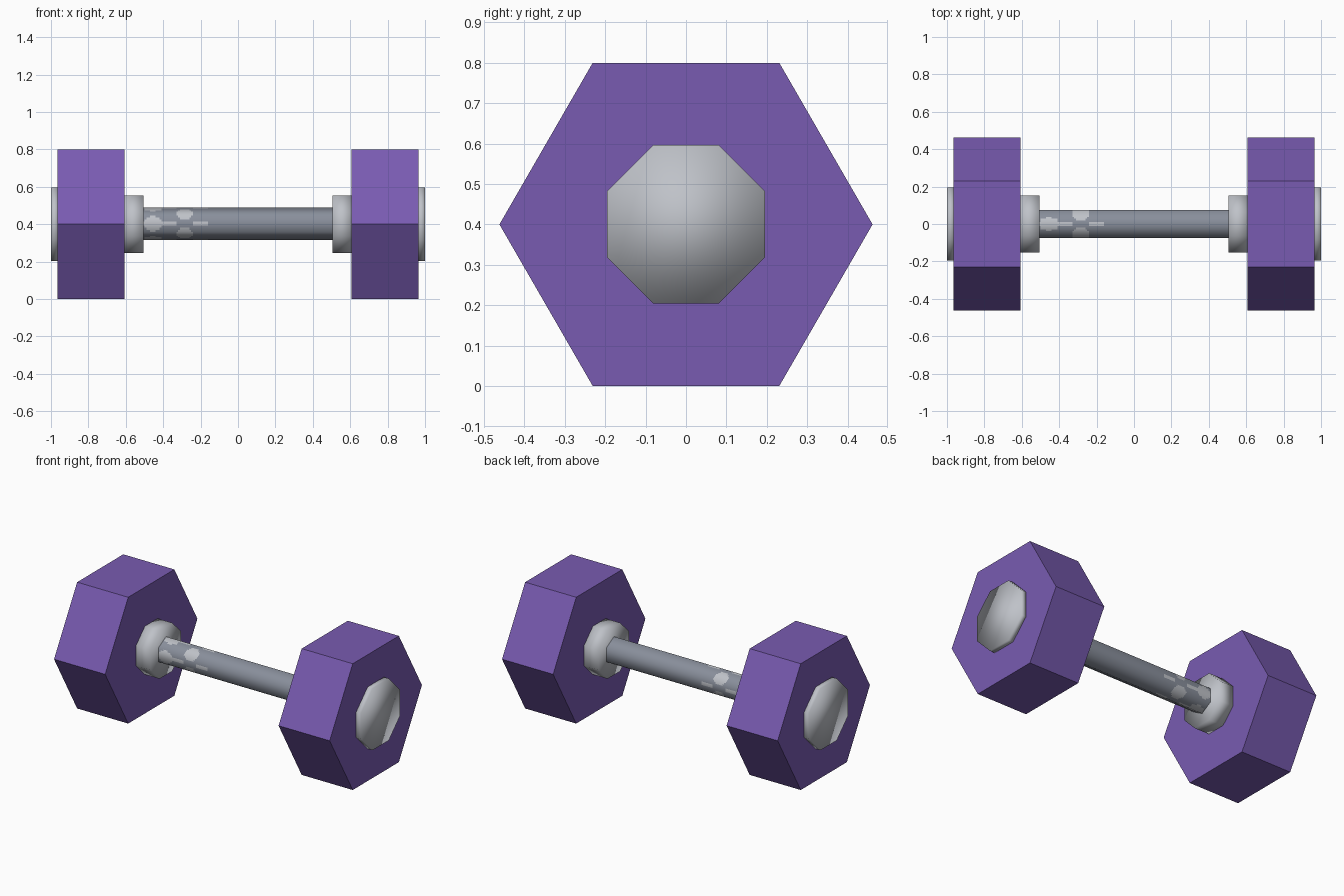
import bpy, bmesh, math
from mathutils import Vector

if "Cube" in bpy.data.objects:
    bpy.data.objects.remove(bpy.data.objects["Cube"])

CZ = 0.4  # height of the bar axis


def material(name, rgb):
    m = bpy.data.materials.new(name)
    m.diffuse_color = (*rgb, 1)
    m.use_nodes = True
    m.node_tree.nodes["Principled BSDF"].inputs["Base Color"].default_value = m.diffuse_color
    return m


purple = material("purple", (0.19, 0.105, 0.44))
silver = material("light grey", (0.52, 0.54, 0.58))
steel = material("steel grey", (0.25, 0.275, 0.33))


def prism(name, x0, x1, apothem, sides, start, mat, smooth):
    """Regular prism along x; start is the angle of the first corner from +y."""
    r = apothem / math.cos(math.pi / sides)
    bm = bmesh.new()
    rings = []
    for x in (x0, x1):
        rings.append([bm.verts.new((x, r * math.cos(start + i * math.tau / sides),
                                    CZ + r * math.sin(start + i * math.tau / sides)))
                      for i in range(sides)])
    for i in range(sides):
        j = (i + 1) % sides
        bm.faces.new((rings[0][i], rings[0][j], rings[1][j], rings[1][i]))
    bm.faces.new(rings[0])
    bm.faces.new(rings[1])
    bmesh.ops.recalc_face_normals(bm, faces=bm.faces)
    for f in bm.faces:
        f.smooth = smooth
    me = bpy.data.meshes.new(name)
    bm.to_mesh(me)
    bm.free()
    me.materials.append(mat)
    ob = bpy.data.objects.new(name, me)
    bpy.context.collection.objects.link(ob)
    return ob


# Weights, collars and end caps on both ends
for side, s in (("left", -1), ("right", 1)):
    prism(side + "_weight", s * 0.608, s * 0.966, 0.4, 6, 0, purple, False)
    prism(side + "_collar", s * 0.505, s * 0.612, 0.153, 8, math.pi / 8, silver, True)
    prism(side + "_end_cap", s * 0.96, s * 1.0, 0.196, 8, math.pi / 8, silver, True)


def worn(x, y, z):
    """Light worn patches: staggered blobs and thin links near the left end."""
    a = math.degrees(math.atan2(z, y)) % 90
    d = min(a, 90 - a)
    blob = ((x + 0.455) / 0.052) ** 2 + (d / 28) ** 2 < 1
    ring = ((x + 0.285) / 0.048) ** 2 + ((45 - d) / 30) ** 2 < 1
    link = d < 9 and -0.42 < x < -0.16 and not -0.33 < x < -0.24
    return blob or ring or link


# Six-sided handle, cut finely where the patches are
R, CUTS = 0.0875, 8
corners = [Vector((0, R * math.sin(k * math.pi / 3), R * math.cos(k * math.pi / 3)))
           for k in range(6)]
outline = [corners[k].lerp(corners[(k + 1) % 6], i / CUTS)
           for k in range(6) for i in range(CUTS)]
n = len(outline)
xs = [-0.51 + 0.01 * i for i in range(38)] + [0.51]
bm = bmesh.new()
rows = [[bm.verts.new((x, p.y, CZ + 0.003 + p.z)) for p in outline] for x in xs]
for r0, r1 in zip(rows, rows[1:]):
    for i in range(n):
        j = (i + 1) % n
        f = bm.faces.new((r0[i], r0[j], r1[j], r1[i]))
        f.smooth = True
        c = f.calc_center_median()
        f.material_index = int(worn(c.x, c.y, c.z - CZ - 0.003))
bmesh.ops.recalc_face_normals(bm, faces=bm.faces)
me = bpy.data.meshes.new("handle")
bm.to_mesh(me)
bm.free()
me.materials.append(steel)
me.materials.append(silver)
# Rounded shading across the six flats
me.normals_split_custom_set_from_vertices(
    [Vector((0, v.co.y, v.co.z - CZ - 0.003)).normalized() for v in me.vertices])
bpy.context.collection.objects.link(bpy.data.objects.new("handle", me))
